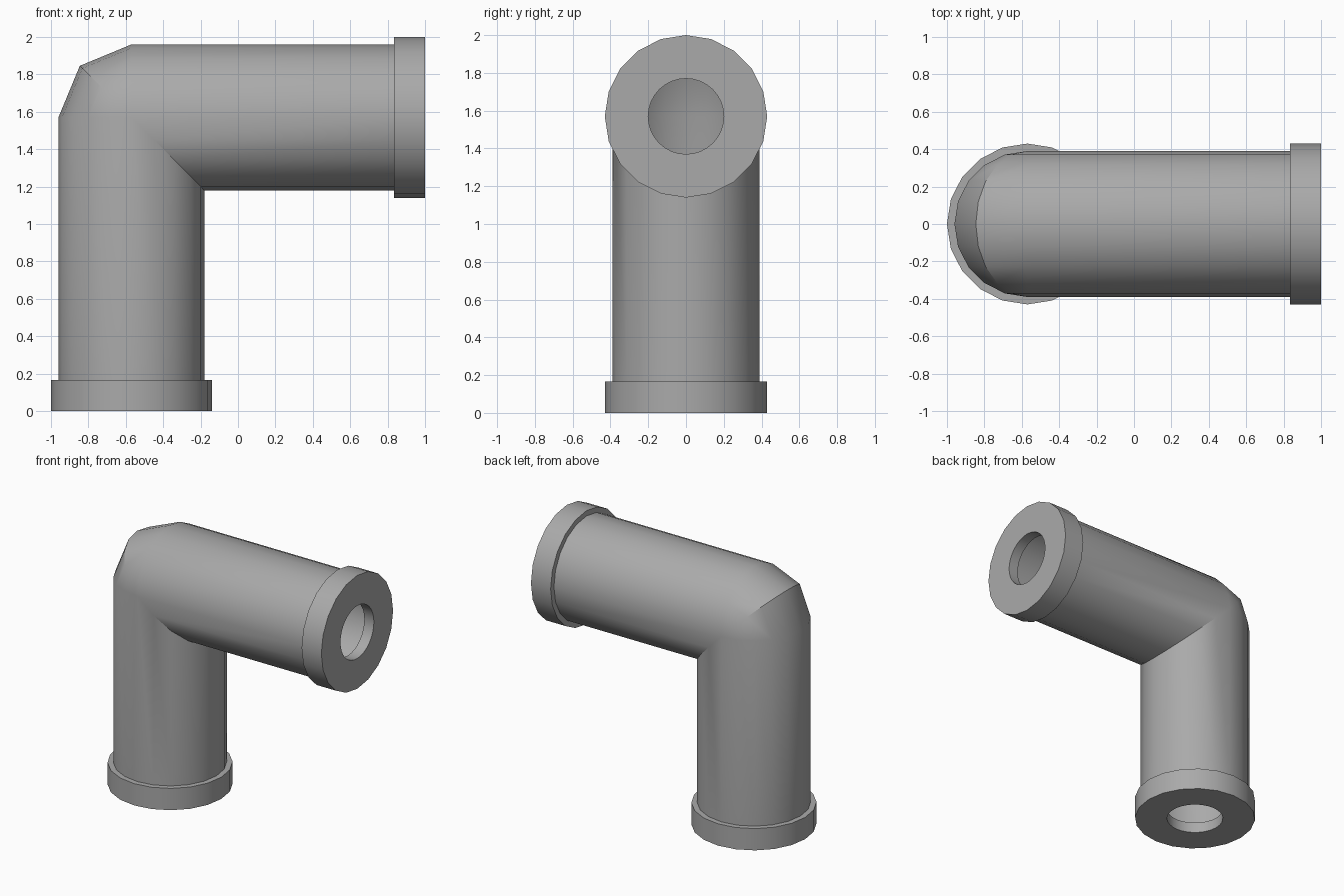
import bpy, bmesh, math
from mathutils import Matrix, Vector

if "Cube" in bpy.data.objects:
    bpy.data.objects.remove(bpy.data.objects["Cube"], do_unlink=True)

SIDES = 20
BEND_X, BEND_Z = -0.57, 1.57      # where the two pipe axes meet
PIPE_R, BORE_R, COLLAR_R, HOLE_R = 0.39, 0.35, 0.43, 0.2
COLLAR_H, LIP = 0.165, 0.08

grey = bpy.data.materials.new("pipe grey")
grey.use_nodes = True
grey.diffuse_color = (0.4, 0.4, 0.4, 1)
grey.node_tree.nodes["Principled BSDF"].inputs["Base Color"].default_value = (0.4, 0.4, 0.4, 1)


def make_object(name, bm):
    mesh = bpy.data.meshes.new(name)
    bm.to_mesh(mesh)
    bm.free()
    ob = bpy.data.objects.new(name, mesh)
    mesh.materials.append(grey)
    bpy.context.collection.objects.link(ob)
    return ob


def select(ob):
    bpy.ops.object.select_all(action='DESELECT')
    ob.select_set(True)
    bpy.context.view_layer.objects.active = ob


def smooth(ob):
    select(ob)
    bpy.ops.object.shade_smooth_by_angle(angle=math.radians(30))


def elbow(name, radius, start_z, end_x, inward=False):
    """Tube with a rounded outer corner and a mitred inner corner."""
    bm = bmesh.new()

    def ring(place):
        verts = []
        for i in range(SIDES):
            a = math.tau * i / SIDES
            verts.append(bm.verts.new(place(radius * math.cos(a), radius * math.sin(a))))
        return verts

    def corner(turn):
        def place(u, v):    # u points to the outside of the bend
            if u > 0:
                return (BEND_X - u * math.cos(turn), v, BEND_Z + u * math.sin(turn))
            return (BEND_X - u, v, BEND_Z + u)
        return place

    rings = [ring(lambda u, v: (BEND_X - u, v, start_z))]
    rings += [ring(corner(math.radians(t))) for t in (0, 45, 90)]
    rings.append(ring(lambda u, v: (end_x, v, BEND_Z + u)))
    for low, high in zip(rings, rings[1:]):
        for i in range(SIDES):
            j = (i + 1) % SIDES
            bm.faces.new((low[i], high[i], high[j], low[j]))
    bmesh.ops.remove_doubles(bm, verts=bm.verts, dist=0.0005)
    bmesh.ops.recalc_face_normals(bm, faces=bm.faces)
    # settle the direction using a face on the straight lower run
    face = min(bm.faces, key=lambda f: f.calc_center_median().z)
    out = face.calc_center_median() - Vector((BEND_X, 0, 0))
    out.z = 0
    if (face.normal.dot(out) < 0) != inward:
        bmesh.ops.reverse_faces(bm, faces=bm.faces)
    smooth(make_object(name, bm))


def cylinder(name, radius, bottom, top, sides, frame):
    bm = bmesh.new()
    bmesh.ops.create_cone(bm, cap_ends=True, segments=sides, radius1=radius, radius2=radius,
                          depth=top - bottom,
                          matrix=frame @ Matrix.Translation((0, 0, (bottom + top) / 2)))
    return make_object(name, bm)


def collar(name, frame):
    """End ring with a round hole through a thin lip and a wider bore behind it."""
    ob = cylinder(name, COLLAR_R, 0, COLLAR_H, SIDES, frame)
    cutters = [cylinder("hole_cutter", HOLE_R, -0.1, 0.3, 32, frame),
               cylinder("bore_cutter", BORE_R, LIP, 0.3, SIDES, frame)]
    for cutter in cutters:
        cutter.hide_render = True
        mod = ob.modifiers.new("cut", 'BOOLEAN')
        mod.operation = 'DIFFERENCE'
        mod.solver = 'EXACT'
        mod.object = cutter
        select(ob)
        bpy.ops.object.modifier_apply(modifier=mod.name)
        bpy.data.objects.remove(cutter, do_unlink=True)
    smooth(ob)


# Pipe shell and its inner wall
elbow("pipe_shell", PIPE_R, COLLAR_H, 1 - COLLAR_H)
elbow("pipe_inner_wall", BORE_R, COLLAR_H, 1 - COLLAR_H, inward=True)

# Collars at the two open ends, each frame's z axis pointing into the pipe
collar("bottom_collar", Matrix.Translation((BEND_X, 0, 0)))
collar("side_collar", Matrix.Translation((1, 0, BEND_Z)) @ Matrix.Rotation(-math.pi / 2, 4, 'Y'))
